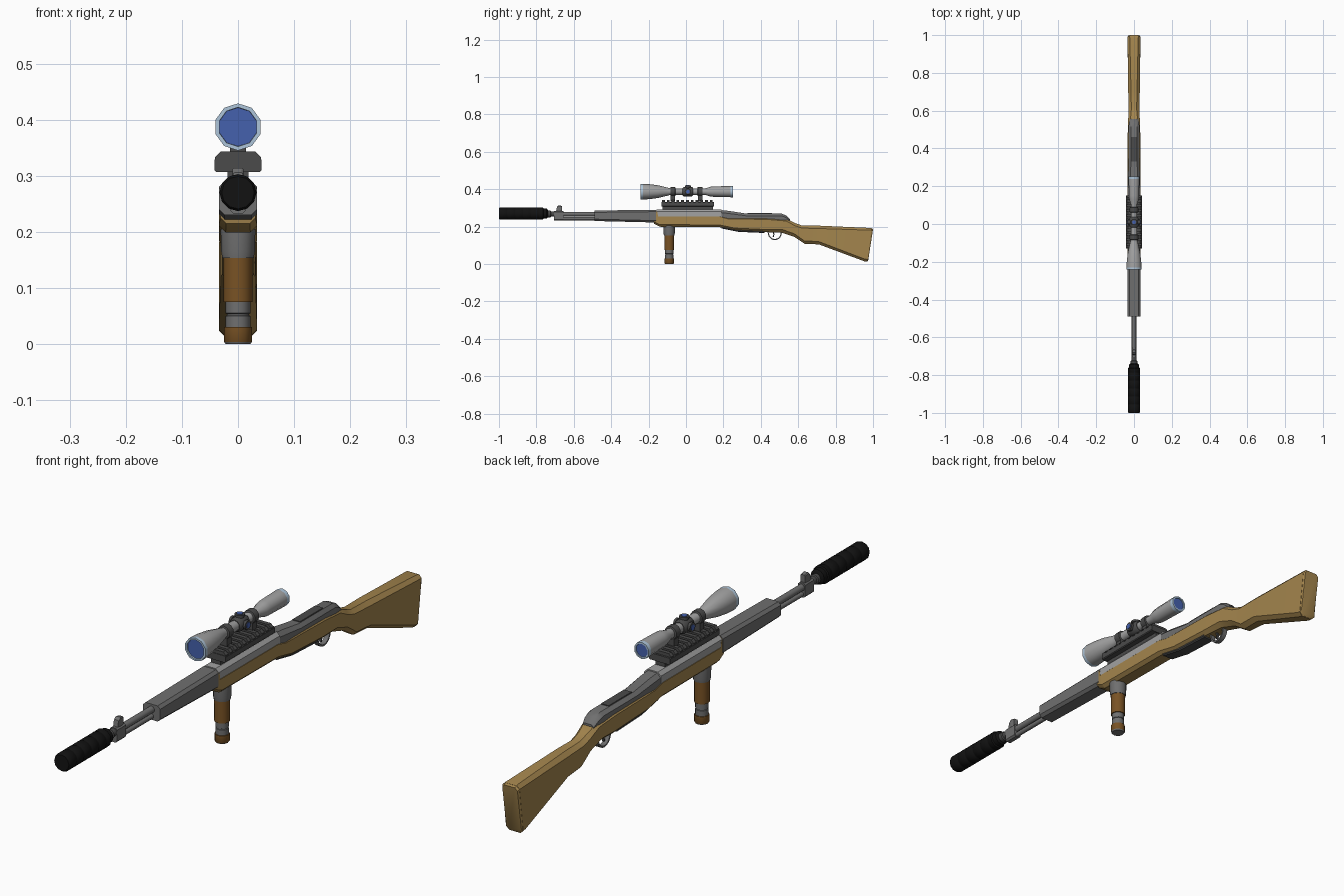
import bpy, bmesh, math
from mathutils import Vector


def material(name, rgb):
    m = bpy.data.materials.new(name)
    m.diffuse_color = (*rgb, 1)
    return m


BLACK = material("black", (0.006, 0.006, 0.006))
DARK = material("dark grey", (0.07, 0.07, 0.07))
GREY = material("mid grey", (0.16, 0.16, 0.16))
LIGHT = material("light grey", (0.36, 0.36, 0.36))
WOOD = material("wood", (0.37, 0.235, 0.075))
BROWN = material("brown", (0.19, 0.085, 0.018))
BLUE = material("lens blue", (0.06, 0.12, 0.42))
PALE = material("pale blue", (0.42, 0.56, 0.70))


def finish(name, bm, mats, angle=35):
    bmesh.ops.recalc_face_normals(bm, faces=bm.faces[:])
    me = bpy.data.meshes.new(name)
    bm.to_mesh(me)
    bm.free()
    ob = bpy.data.objects.new(name, me)
    bpy.context.collection.objects.link(ob)
    for m in mats:
        me.materials.append(m)
    bpy.ops.object.select_all(action='DESELECT')
    ob.select_set(True)
    bpy.context.view_layer.objects.active = ob
    if angle:
        bpy.ops.object.shade_smooth_by_angle(angle=math.radians(angle))
    return ob


def skin(bm, rings, mat_ids=None):
    """Bridge consecutive vertex rings and cap both ends."""
    n = len(rings[0])
    for k in range(len(rings) - 1):
        for i in range(n):
            j = (i + 1) % n
            f = bm.faces.new((rings[k][i], rings[k][j], rings[k + 1][j], rings[k + 1][i]))
            f.material_index = mat_ids[k] if mat_ids else 0
    for ring, mi in ((rings[0], 0), (rings[-1], -1)):
        f = bm.faces.new(ring)
        f.material_index = mat_ids[mi] if mat_ids else 0


def loft(name, stations, mat, angle=35):
    """Chamfered box sections: (y top, y bottom, z top, z bottom, half width, top chamfer, bottom chamfer)."""
    bm = bmesh.new()
    rings = []
    for yt, yb, zt, zb, w, ct, cb in stations:
        pts = [(w - ct, zt), (w, zt - ct), (w, zb + cb), (w - cb, zb)]
        pts += [(-x, z) for x, z in reversed(pts)]
        rings.append([bm.verts.new((x, yb + (yt - yb) * (z - zb) / (zt - zb), z)) for x, z in pts])
    skin(bm, rings)
    return finish(name, bm, [mat], angle)


def box(name, x, y, z, mat, c=0.001):
    """Box from half width, y range and z range."""
    return loft(name, [(v, v, z[1], z[0], x, c, c) for v in y], mat, 0)


def lathe(name, axis, centre, profile, n, mats, ids=None, angle=40):
    """Turned part: profile of (position along axis, radius)."""
    bm = bmesh.new()
    rings = []
    for t, r in profile:
        ring = []
        for i in range(n):
            a = 2 * math.pi * i / n
            u, v = r * math.cos(a), r * math.sin(a)
            p = {'x': (t, u, v), 'y': (v, t, u), 'z': (u, v, t)}[axis]
            ring.append(bm.verts.new(Vector(centre) + Vector(p)))
        rings.append(ring)
    skin(bm, rings, ids)
    return finish(name, bm, mats, angle)


# Wooden stock, front to butt
loft("stock", [
    (-0.18, -0.17, 0.287, 0.215, 0.031, 0.010, 0.010),
    (-0.155, -0.14, 0.287, 0.200, 0.034, 0.010, 0.012),
    (-0.150, -0.135, 0.255, 0.199, 0.034, 0.002, 0.012),
    (0.18, 0.18, 0.255, 0.197, 0.034, 0.002, 0.012),
    (0.22, 0.27, 0.245, 0.180, 0.034, 0.003, 0.012),
    (0.44, 0.44, 0.242, 0.170, 0.034, 0.004, 0.014),
    (0.54, 0.51, 0.240, 0.168, 0.032, 0.010, 0.016),
    (0.585, 0.58, 0.218, 0.145, 0.029, 0.014, 0.016),
    (0.62, 0.635, 0.206, 0.108, 0.028, 0.014, 0.016),
    (0.71, 0.71, 0.205, 0.105, 0.031, 0.015, 0.015),
    (0.985, 0.955, 0.193, 0.014, 0.034, 0.012, 0.012),
    (0.993, 0.970, 0.191, 0.013, 0.034, 0.010, 0.012)], WOOD)
# Butt plate
loft("butt_plate", [
    (0.992, 0.968, 0.191, 0.012, 0.034, 0.010, 0.012),
    (1.0, 0.974, 0.186, 0.018, 0.030, 0.010, 0.012)], WOOD)

# Handguard, receiver and rear cover
loft("handguard", [(y, y, zt, zb, 0.034, 0.010, 0.010) for y, zt, zb in
                   ((-0.49, 0.286, 0.230), (-0.16, 0.290, 0.222))], GREY, 0)
loft("receiver", [(y, y, 0.292, 0.245, 0.033, 0.012, 0.002) for y in (-0.157, 0.19)], LIGHT, 0)
loft("rear_cover", [
    (0.19, 0.19, 0.288, 0.230, 0.032, 0.014, 0.002),
    (0.23, 0.23, 0.284, 0.230, 0.032, 0.014, 0.002),
    (0.32, 0.32, 0.270, 0.225, 0.029, 0.012, 0.002),
    (0.51, 0.51, 0.270, 0.220, 0.029, 0.012, 0.002),
    (0.535, 0.535, 0.260, 0.220, 0.027, 0.012, 0.002),
    (0.555, 0.555, 0.240, 0.215, 0.022, 0.008, 0.002)], GREY)
box("cover_slot", 0.016, (0.33, 0.46), (0.266, 0.273), DARK)
# Magazine floor under the stock
loft("magazine_floor", [
    (0.19, 0.19, 0.205, 0.190, 0.024, 0.002, 0.004),
    (0.28, 0.28, 0.200, 0.172, 0.024, 0.002, 0.004),
    (0.42, 0.42, 0.190, 0.166, 0.024, 0.002, 0.004)], DARK, 0)

# Barrel, gas tube and front sight
lathe("barrel", 'y', (0, 0, 0.267), [(-0.75, 0.012), (-0.45, 0.012)], 12, [GREY])
lathe("gas_tube", 'y', (0, 0, 0.243), [(-0.70, 0.009), (-0.45, 0.009)], 10, [GREY])
lathe("muzzle_collar", 'y', (0, 0, 0.268),
      [(-0.745, 0.018), (-0.725, 0.018), (-0.722, 0.014), (-0.705, 0.014)], 12, [DARK])
box("sight_base", 0.014, (-0.705, -0.655), (0.232, 0.284), GREY, 0.006)
loft("sight_post", [(-0.690, -0.695, 0.306, 0.280, 0.009, 0.003, 0.001),
                    (-0.680, -0.680, 0.314, 0.280, 0.010, 0.003, 0.001),
                    (-0.662, -0.662, 0.310, 0.280, 0.009, 0.003, 0.001)], GREY, 0)
# Ribbed muzzle tube
prof = [(-1.0, 0.012), (-1.0, 0.029), (-0.993, 0.033)]
for k in range(5):
    y = -0.96 + k * 0.042
    prof += [(y, 0.033), (y + 0.003, 0.031), (y + 0.007, 0.031), (y + 0.010, 0.033)]
prof += [(-0.765, 0.033), (-0.762, 0.028), (-0.745, 0.027), (-0.738, 0.018)]
lathe("muzzle_tube", 'y', (0, 0, 0.270), prof, 12, [BLACK])

# Scope rail with cross teeth
box("rail_stem", 0.019, (-0.125, 0.145), (0.285, 0.312), DARK)
box("rail", 0.042, (-0.13, 0.15), (0.307, 0.331), DARK, 0.003)
for k in range(11):
    y = -0.128 + k * 0.0256
    loft("rail_tooth", [(v, v, 0.343, 0.326, 0.041, 0.010, 0.001) for v in (y, y + 0.015)], DARK, 0)

# Scope body with recessed lenses
C = (0, 0, 0.387)
lathe("scope_body", 'y', C, [
    (-0.232, 0.034), (-0.242, 0.035), (-0.242, 0.042), (-0.230, 0.042), (-0.195, 0.040),
    (-0.150, 0.034), (-0.100, 0.022), (-0.085, 0.018), (0.105, 0.018), (0.130, 0.026),
    (0.150, 0.028), (0.238, 0.030), (0.252, 0.030), (0.252, 0.024), (0.244, 0.023)],
    10, [LIGHT, PALE, BLUE], [1, 1, 1, 0, 0, 0, 0, 0, 0, 0, 0, 1, 1, 1])
for name, y, r in (("front_lens", -0.237, 0.0345), ("rear_lens", 0.245, 0.0235)):
    lathe(name, 'y', C, [(y, r), (y + 0.004, r)], 10, [BLUE])

# Scope rings and mounts
for y in (-0.07, 0.075):
    lathe("scope_ring", 'y', (0, y, C[2]),
          [(-0.014, 0.021), (-0.012, 0.024), (0.012, 0.024), (0.014, 0.021)], 10, [DARK])
    box("scope_mount", 0.014, (y - 0.012, y + 0.012), (0.335, 0.375), DARK)
# Adjustment turrets with blue end caps
lathe("turret_collar", 'y', (0, 0.01, C[2]),
      [(-0.028, 0.020), (-0.022, 0.025), (0.022, 0.025), (0.028, 0.020)], 10, [DARK])
for axis, ends in (('z', (1,)), ('x', (1, -1))):
    for s in ends:
        lathe("turret", axis, (0, 0.01, C[2]),
              [(0, 0.014), (s * 0.024, 0.014), (s * 0.025, 0.017), (s * 0.033, 0.017)], 10, [DARK])
        lathe("turret_cap", axis, (0, 0.01, C[2]),
              [(s * 0.032, 0.010), (s * 0.035, 0.010)], 10, [BLUE])

# Vertical foregrip in coloured bands
lathe("foregrip", 'z', (0, -0.09, 0), [
    (0.0, 0.022), (0.004, 0.025), (0.030, 0.025), (0.030, 0.022), (0.050, 0.022), (0.051, 0.020),
    (0.054, 0.020), (0.055, 0.022), (0.075, 0.022), (0.075, 0.026), (0.153, 0.026),
    (0.153, 0.028), (0.165, 0.030), (0.205, 0.031)],
    12, [GREY, BROWN], [0, 1, 1, 0, 0, 0, 0, 0, 1, 1, 0, 0, 0])

# Trigger guard loop and trigger
def bar(name, pts, w, t, mat):
    """Flat strip of half width w following a path of (y, z) points."""
    bm = bmesh.new()
    rings = []
    for i, p in enumerate(pts):
        a, b = pts[max(i - 1, 0)], pts[min(i + 1, len(pts) - 1)]
        d = Vector((b[0] - a[0], b[1] - a[1])).normalized() * t
        rings.append([bm.verts.new((x, p[0] - s * d.y, p[1] + s * d.x))
                      for x, s in ((-w, -1), (w, -1), (w, 1), (-w, 1))])
    skin(bm, rings)
    return finish(name, bm, [mat])


arc = [(0.475 + 0.034 * math.cos(a), 0.165 - 0.034 * math.sin(a))
       for a in [math.pi * (1 - k / 10) for k in range(11)]]
bar("trigger_guard", [(0.437, 0.175)] + arc + [(0.512, 0.175)], 0.009, 0.003, GREY)
bar("trigger", [(0.465, 0.175), (0.470, 0.158), (0.466, 0.145)], 0.004, 0.003, DARK)
